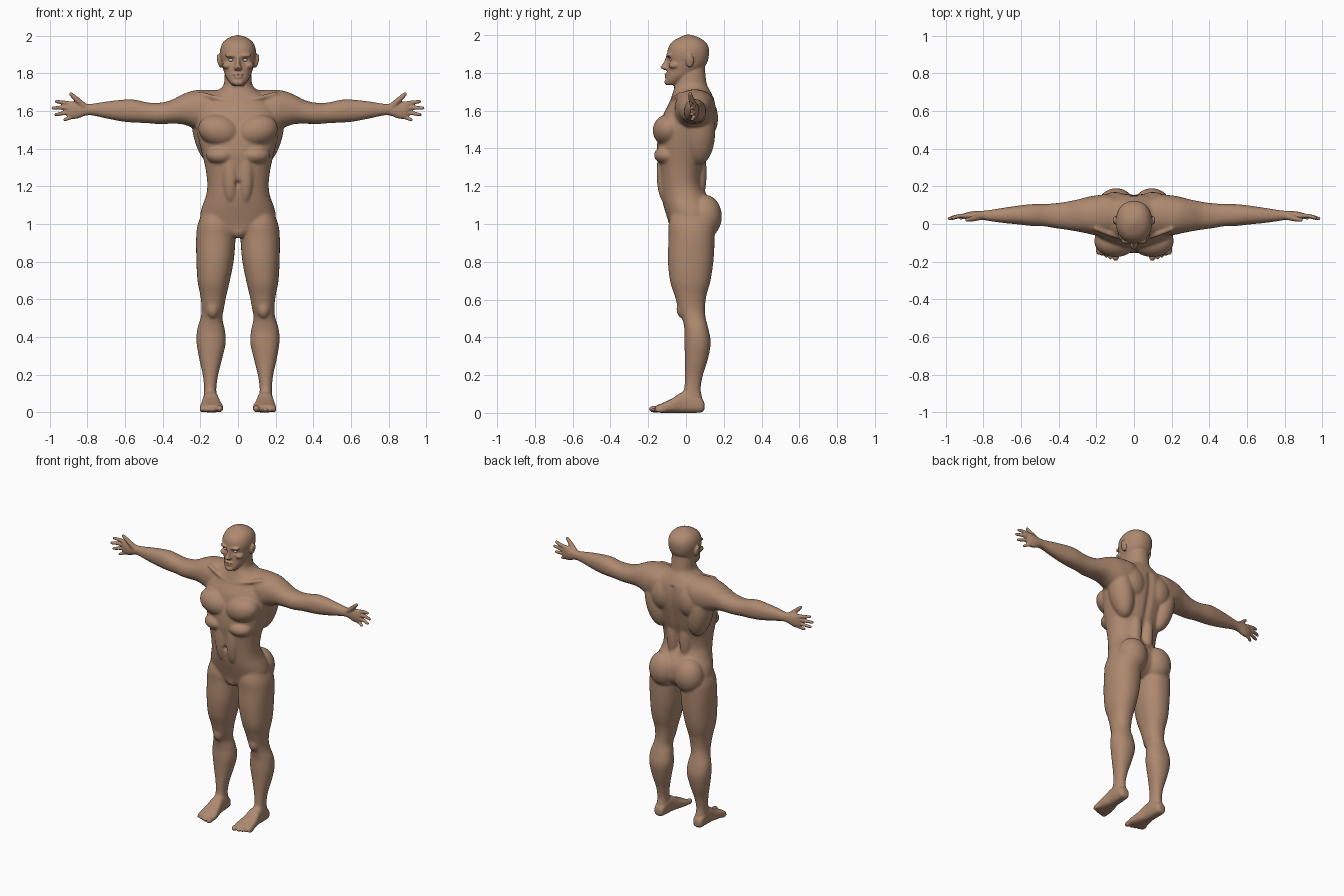
import bpy, bmesh, math
from mathutils import Vector, Matrix

parts = []


def material(name, col):
    m = bpy.data.materials.new(name)
    m.diffuse_color = (*col, 1)
    return m


def add(name, bm, mirror):
    me = bpy.data.meshes.new(name)
    bmesh.ops.recalc_face_normals(bm, faces=bm.faces)
    bm.to_mesh(me)
    bm.free()
    ob = bpy.data.objects.new(name, me)
    bpy.context.collection.objects.link(ob)
    if mirror:
        ob.modifiers.new("mirror", 'MIRROR').use_mirror_merge = False
    parts.append(ob)
    return ob


def spline(rows, steps=5):
    out = []
    for i in range(len(rows) - 1):
        p = [rows[max(0, min(len(rows) - 1, i + k))] for k in (-1, 0, 1, 2)]
        for s in range(steps):
            t = s / steps
            out.append([b + .5 * t * (c - a + t * (2*a - 5*b + 4*c - d + t * (3*(b - c) + d - a)))
                        for a, b, c, d in zip(*p)])
    return out + [list(rows[-1])]


# rows: position along axis, then low/high extents in the two other axes
def loft(name, rows, axis='z', mirror=True, power=2.2, n=40):
    bm = bmesh.new()
    rings = []
    for s, u0, u1, v0, v1 in spline(rows):
        ring = []
        for k in range(n):
            a = 2 * math.pi * k / n
            c, d = math.cos(a), math.sin(a)
            u = (u0 + u1) / 2 + (u1 - u0) / 2 * math.copysign(abs(c) ** (2 / power), c)
            v = (v0 + v1) / 2 + (v1 - v0) / 2 * math.copysign(abs(d) ** (2 / power), d)
            ring.append(bm.verts.new({'z': (u, v, s), 'x': (s, u, v), 'y': (u, s, v)}[axis]))
        rings.append(ring)
    for a, b in zip(rings, rings[1:]):
        for k in range(n):
            bm.faces.new((a[k], a[k - 1], b[k - 1], b[k]))
    bm.faces.new(rings[0])
    bm.faces.new(rings[-1])
    return add(name, bm, mirror)


def centred(rows):
    return [(z, -w, w, f, b) for z, w, f, b in rows]


def blob(name, c, r, mirror=True, tilt=0):
    bm = bmesh.new()
    bmesh.ops.create_uvsphere(bm, u_segments=32, v_segments=20, radius=1, matrix=Matrix.Translation(c)
                              @ Matrix.Rotation(tilt, 4, 'Y') @ Matrix.Diagonal((*r, 1)))
    return add(name, bm, mirror)


def digit(name, pts, r0, r1):
    bm = bmesh.new()
    path = spline([Vector(p) for p in pts], 12)
    for i, p in enumerate(path):
        r = r0 + (r1 - r0) * i / (len(path) - 1)
        bmesh.ops.create_icosphere(bm, subdivisions=2, radius=r, matrix=Matrix.Translation(p))
    return add(name, bm, True)


# torso and neck
loft("torso", centred([
    (.93, .06, -.06, .08), (.96, .13, -.08, .12), (1.0, .19, -.09, .15), (1.05, .20, -.105, .155),
    (1.10, .188, -.12, .145), (1.15, .17, -.13, .115), (1.21, .163, -.136, .088), (1.29, .172, -.145, .095),
    (1.37, .19, -.155, .12), (1.45, .21, -.15, .14), (1.52, .225, -.135, .155), (1.58, .225, -.12, .16),
    (1.64, .20, -.09, .155), (1.68, .155, -.075, .14), (1.71, .105, -.065, .125), (1.74, .076, -.058, .11),
    (1.80, .07, -.05, .102), (1.84, .065, -.04, .1)]), mirror=False)
blob("pectoral", (.098, -.09, 1.495), (.115, .086, .085), tilt=-.25)
blob("latissimus", (.165, .07, 1.49), (.075, .085, .18), tilt=.2)
blob("shoulder_blade", (.10, .10, 1.56), (.09, .07, .11))
blob("spinal_muscle", (.045, .06, 1.27), (.045, .05, .17))
blob("abdominal", (.04, -.11, 1.27), (.046, .046, .16))
blob("rib_arch", (.09, -.10, 1.365), (.08, .07, .05))
blob("glute", (.095, .10, 1.04), (.098, .09, .115))
blob("groin", (0, -.045, .965), (.05, .04, .04), mirror=False)
for sx in (0,):
    digit("collarbone", [(.02, -.075, 1.645), (.1, -.062, 1.665), (.2, -.025, 1.69)], .014, .014)

# arm and palm
loft("arm", [
    (.05, -.02, .12, 1.58, 1.71), (.13, -.055, .155, 1.52, 1.712), (.20, -.06, .152, 1.50, 1.712),
    (.25, -.05, .143, 1.515, 1.705), (.30, -.04, .13, 1.53, 1.685), (.36, -.03, .118, 1.532, 1.655),
    (.42, -.022, .11, 1.53, 1.643), (.48, -.012, .106, 1.535, 1.645), (.55, -.01, .105, 1.538, 1.66),
    (.61, -.003, .098, 1.543, 1.66), (.70, .006, .085, 1.56, 1.65), (.77, .016, .074, 1.575, 1.639),
    (.81, .022, .07, 1.575, 1.637), (.85, .022, .068, 1.56, 1.645), (.885, .024, .062, 1.558, 1.65),
    (.905, .03, .054, 1.568, 1.642)], 'x')
digit("index_finger", [(.89, .044, 1.638), (.93, .042, 1.645), (.964, .032, 1.65)], .0135, .0095)
digit("middle_finger", [(.89, .044, 1.615), (.94, .04, 1.617), (.981, .028, 1.615)], .0135, .0095)
digit("ring_finger", [(.89, .044, 1.592), (.93, .04, 1.587), (.966, .029, 1.58)], .013, .0095)
digit("little_finger", [(.875, .044, 1.572), (.90, .04, 1.561), (.92, .03, 1.553)], .0125, .009)
digit("thumb", [(.815, .04, 1.622), (.855, .028, 1.66), (.887, .022, 1.69)], .02, .0105)

# leg and foot
loft("leg", [
    (1.08, .05, .18, -.07, .12), (1.0, .016, .213, -.092, .15), (.93, .013, .222, -.092, .152),
    (.81, .022, .221, -.096, .146), (.70, .043, .215, -.085, .13), (.62, .062, .20, -.06, .108),
    (.55, .075, .193, -.04, .1), (.50, .083, .199, -.02, .105), (.44, .07, .217, -.008, .12),
    (.37, .065, .22, -.008, .131), (.28, .085, .205, -.006, .115), (.20, .105, .187, -.006, .09),
    (.13, .115, .18, -.01, .078), (.08, .112, .182, -.03, .085), (.04, .112, .18, -.03, .09)])
blob("kneecap", (.135, -.018, .55), (.035, .033, .05))
loft("foot", [
    (.098, .13, .165, .02, .05), (.085, .115, .18, .004, .075), (.04, .108, .185, 0, .11),
    (-.02, .102, .186, 0, .11), (-.07, .09, .195, 0, .078), (-.12, .079, .201, 0, .054),
    (-.15, .079, .2, .002, .042), (-.162, .085, .19, .008, .034)], 'y', power=2.6)
for i in range(5):
    r = .018 if i == 0 else .0125
    x = .097 if i == 0 else .105 + .0215 * i
    tip = -.197 + .0085 * i
    blob("toe", (x, tip + .03, r + .002), (r, .03, r))

# head
loft("head", centred([
    (1.735, .028, -.095, -.05), (1.75, .044, -.106, -.02), (1.78, .064, -.104, .03), (1.81, .075, -.10, .075),
    (1.85, .087, -.097, .11), (1.90, .096, -.10, .122), (1.94, .091, -.091, .118), (1.97, .074, -.066, .096),
    (1.99, .045, -.03, .062), (2.002, .01, .0, .025)]), mirror=False)
loft("nose", centred([
    (1.895, .011, -.104, -.07), (1.87, .009, -.112, -.07), (1.845, .013, -.126, -.07),
    (1.828, .021, -.136, -.07), (1.815, .016, -.115, -.07)]), mirror=False)
blob("brow", (.036, -.088, 1.893), (.034, .018, .011), tilt=-.1)
blob("cheekbone", (.055, -.06, 1.84), (.028, .032, .02))
blob("upper_lip", (0, -.1, 1.793), (.028, .015, .007), False)
blob("lower_lip", (0, -.1, 1.778), (.024, .014, .008), False)
blob("chin", (0, -.098, 1.752), (.03, .016, .018), False)
blob("ear", (.1, .02, 1.865), (.01, .023, .037), tilt=.2)

# fuse the parts into one skin
bpy.ops.object.select_all(action='DESELECT')
for ob in parts:
    ob.select_set(True)
body = parts[0]
bpy.context.view_layer.objects.active = body
bpy.ops.object.convert(target='MESH')
bpy.ops.object.join()
body = bpy.context.view_layer.objects.active
body.name = "body"
mod = body.modifiers.new("fuse", 'REMESH')
mod.mode, mod.voxel_size, mod.use_smooth_shade = 'VOXEL', .0052, True
bpy.ops.object.modifier_apply(modifier="fuse")

# pressed-in details: navel, eye sockets, mouth corners, breastbone, spine
dents = [(0, -.14, 1.215, .012, .022), (.036, -.09, 1.87, .014, .012), (-.036, -.09, 1.87, .014, .012),
         (0, -.115, 1.786, .006, .004)]
for v in body.data.vertices:
    for x, y, z, r, push in dents:
        d2 = (v.co.x - x) ** 2 + (v.co.z - z) ** 2
        if v.co.y < -.04 and d2 < 9 * r * r:
            v.co.y += push * math.exp(-d2 / (r * r))
    if v.co.y > .05 and 1.15 < v.co.z < 1.65:
        v.co.y -= .012 * math.exp(-(v.co.x / .018) ** 2)

# soften the large muscles more than face, hands and feet
group = body.vertex_groups.new(name="large_forms")
group.add([v.index for v in body.data.vertices
           if abs(v.co.x) < .8 and .1 < v.co.z < 1.73 and not (abs(v.co.x) < .03 and abs(v.co.z - 1.215) < .03)],
          1, 'REPLACE')
for name, vg, count in (("soften_all", "", 3), ("soften_large", "large_forms", 22)):
    s = body.modifiers.new(name, 'SMOOTH')
    s.factor, s.iterations, s.vertex_group = .5, count, vg
    bpy.ops.object.modifier_apply(modifier=name)
body.data.materials.clear()
body.data.materials.append(material("skin", (.42, .25, .16)))
bpy.ops.object.shade_smooth()

# eyes
white = material("eye_white", (.6, .58, .55))
for side in (-1, 1):
    eye = blob("eye", (side * .036, -.076, 1.87), (.015, .013, .009), False)
    eye.data.shade_smooth()
    eye.data.materials.append(white)
